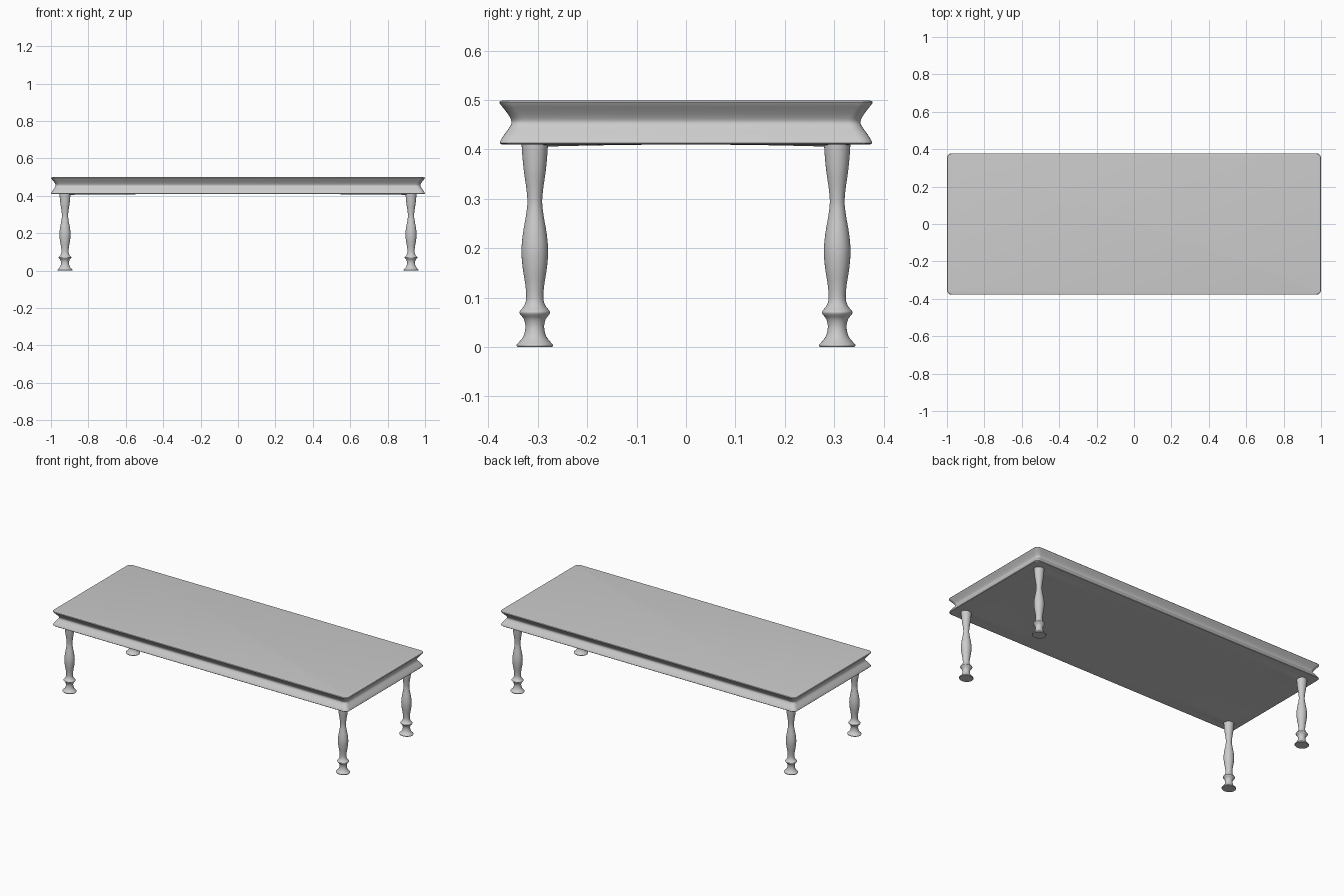
import bpy, bmesh, math

if "Cube" in bpy.data.objects:
    bpy.data.objects.remove(bpy.data.objects["Cube"])

LEG_X, LEG_Y = 0.925, 0.306


def smooth_profile(pts, steps=5):
    """Catmull-Rom curve through (offset, z) points."""
    out = []
    for i in range(len(pts) - 1):
        p0, p1 = pts[max(i - 1, 0)], pts[i]
        p2, p3 = pts[i + 1], pts[min(i + 2, len(pts) - 1)]
        for s in range(steps):
            t = s / steps
            out.append(tuple(0.5 * (2 * b + (c - a) * t + (2 * a - 5 * b + 4 * c - d) * t * t
                                    + (3 * b - a - 3 * c + d) * t ** 3)
                             for a, b, c, d in zip(p0, p1, p2, p3)))
    return out + [pts[-1]]


def loft(name, rings):
    """Skin closed rings, listed bottom to top, and cap both ends."""
    bm = bmesh.new()
    loops = [[bm.verts.new(co) for co in ring] for ring in rings]
    for a, b in zip(loops, loops[1:]):
        for i in range(len(a)):
            j = (i + 1) % len(a)
            bm.faces.new((a[i], a[j], b[j], b[i]))
    bm.faces.new(loops[0][::-1])
    bm.faces.new(loops[-1])
    return finish(name, bm)


def finish(name, bm):
    me = bpy.data.meshes.new(name)
    bm.to_mesh(me)
    bm.free()
    ob = bpy.data.objects.new(name, me)
    bpy.context.collection.objects.link(ob)
    bpy.ops.object.select_all(action='DESELECT')
    ob.select_set(True)
    bpy.context.view_layer.objects.active = ob
    bpy.ops.object.shade_smooth_by_angle(angle=math.radians(40))
    return ob


def rounded_rect(hx, hy, r, z, n=6):
    ring = []
    for k, (sx, sy) in enumerate([(1, 1), (-1, 1), (-1, -1), (1, -1)]):
        for i in range(n + 1):
            a = math.pi / 2 * (k + i / n)
            ring.append((sx * (hx - r) + r * math.cos(a),
                         sy * (hy - r) + r * math.sin(a), z))
    return ring


# Table top with a concave moulded edge: (inset, z)
cove = smooth_profile([(0.001, 0.413), (0.005, 0.422), (0.013, 0.434), (0.021, 0.445),
                       (0.025, 0.455), (0.021, 0.466), (0.012, 0.479), (0.004, 0.489),
                       (0.0, 0.495)], 3)
edge = [(0.012, 0.410), (0.003, 0.4105)] + cove + [(0.002, 0.498), (0.008, 0.499)]
loft("table_top", [rounded_rect(1.0 - d, 0.378 - d, 0.025, z) for d, z in edge])

# Shallow swelling of the underside towards the legs
bm = bmesh.new()
bmesh.ops.create_grid(bm, x_segments=48, y_segments=24, size=1)
for v in bm.verts:
    x, y = v.co.x * 0.95, v.co.y * 0.332
    fx = (abs(x) / LEG_X) ** 2 if abs(x) < LEG_X else (0.95 - abs(x)) / (0.95 - LEG_X)
    fy = (abs(y) / LEG_Y) ** 2 if abs(y) < LEG_Y else (0.332 - abs(y)) / (0.332 - LEG_Y)
    v.co = (x, y, 0.4098 - 0.005 * max(fx, 0) * max(fy, 0))
bmesh.ops.reverse_faces(bm, faces=bm.faces)
finish("underside", bm)

# Turned legs: (radius, z)
turning = smooth_profile([(0.035, 0.0), (0.037, 0.004), (0.032, 0.010), (0.023, 0.022),
                          (0.019, 0.040), (0.022, 0.056), (0.030, 0.067), (0.030, 0.073),
                          (0.022, 0.083), (0.0175, 0.098), (0.019, 0.125), (0.0245, 0.160),
                          (0.027, 0.195), (0.024, 0.230), (0.018, 0.265), (0.015, 0.292),
                          (0.017, 0.320), (0.022, 0.355), (0.025, 0.385), (0.027, 0.415)], 4)
N = 32
for end, sy in (("front", -1), ("back", 1)):
    for side, sx in (("left", -1), ("right", 1)):
        loft(f"{end}_{side}_leg",
             [[(sx * LEG_X + 1.1 * r * math.cos(2 * math.pi * i / N),
                sy * LEG_Y + r * math.sin(2 * math.pi * i / N), z) for i in range(N)]
              for r, z in turning])
